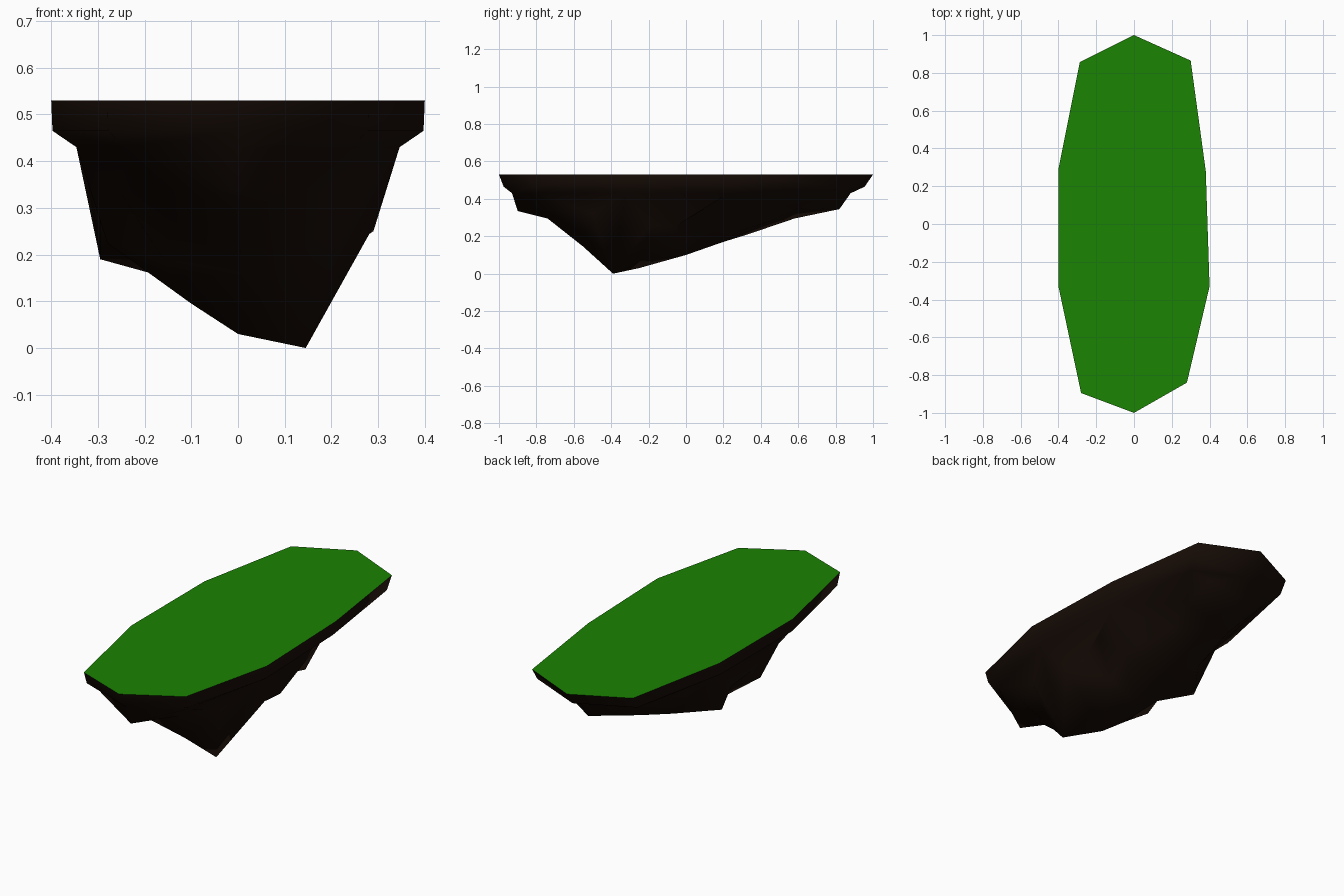
import bpy
from mathutils import Vector
from mathutils.geometry import delaunay_2d_cdt

if "Cube" in bpy.data.objects:
    bpy.data.objects.remove(bpy.data.objects["Cube"])

TOP = 0.53
OUTLINE = [(0, 1), (-.287, .857), (-.4, .29), (-.4, -.33), (-.28, -.895),
           (0, -1), (.28, -.84), (.4, -.33), (.38, .28), (.3, .865)]

# rock tips, ridges and hollows of the underside
ROCK = [(.145, -.39, 0), (0, -.25, .03), (0, 0, .10), (0, .2, .17),
        (.07, -.55, .145), (0, -.74, .295), (0, -.9, .335),
        (-.1, -.19, .095), (-.16, -.28, .19), (-.15, 0, .15),
        (-.295, .12, .19), (-.295, .04, .285), (-.295, -.13, .30),
        (-.28, -.225, .225), (-.15, .33, .21), (-.14, .58, .295),
        (0, .82, .345), (.29, -.06, .25), (.29, -.19, .26),
        (.2, .28, .225), (.17, .13, .25), (.29, .06, .34), (.15, 0, .16),
        (-.25, -.45, .33), (.25, -.5, .32), (-.15, -.7, .34),
        (.15, -.7, .34), (.15, .6, .35), (.15, .78, .4), (-.15, .76, .4),
        (-.28, .35, .38), (.12, .45, .28)]


def make_object(name, verts, faces, color):
    mesh = bpy.data.meshes.new(name)
    mesh.from_pydata(verts, [], faces)
    obj = bpy.data.objects.new(name, mesh)
    bpy.context.collection.objects.link(obj)
    mat = bpy.data.materials.new(name + "_material")
    mat.diffuse_color = color
    mat.use_nodes = True
    mat.node_tree.nodes["Principled BSDF"].inputs["Base Color"].default_value = mat.diffuse_color
    mesh.materials.append(mat)
    return obj


def ring(sx, sy, dy, z):
    return [(x * sx, y * sy + dy, z) for x, y in OUTLINE]


# grass top
make_object("grass_top", ring(1, 1, 0, TOP), [list(range(len(OUTLINE)))],
            (.011, .23, .001, 1))

# rocky underside: nested rim rings plus rock points, triangulated from above
rings = [ring(1, 1, 0, TOP), ring(.993, .965, -.01, .465), ring(.865, .905, -.025, .43)]
points = [p for r in rings for p in r] + ROCK
n = len(OUTLINE)
edges = [(k * n + i, k * n + (i + 1) % n) for k in range(len(rings)) for i in range(n)]
coords, _, tris, origin, _, _ = delaunay_2d_cdt(
    [Vector(p[:2]) for p in points], edges, [], 0, 1e-5)
verts = [(c.x, c.y, points[o[0]][2] if o else TOP) for c, o in zip(coords, origin)]
rock = make_object("rock_underside", verts, [list(reversed(t)) for t in tris],
                   (.009, .004, .002, 1))
rock.data.shade_smooth()
